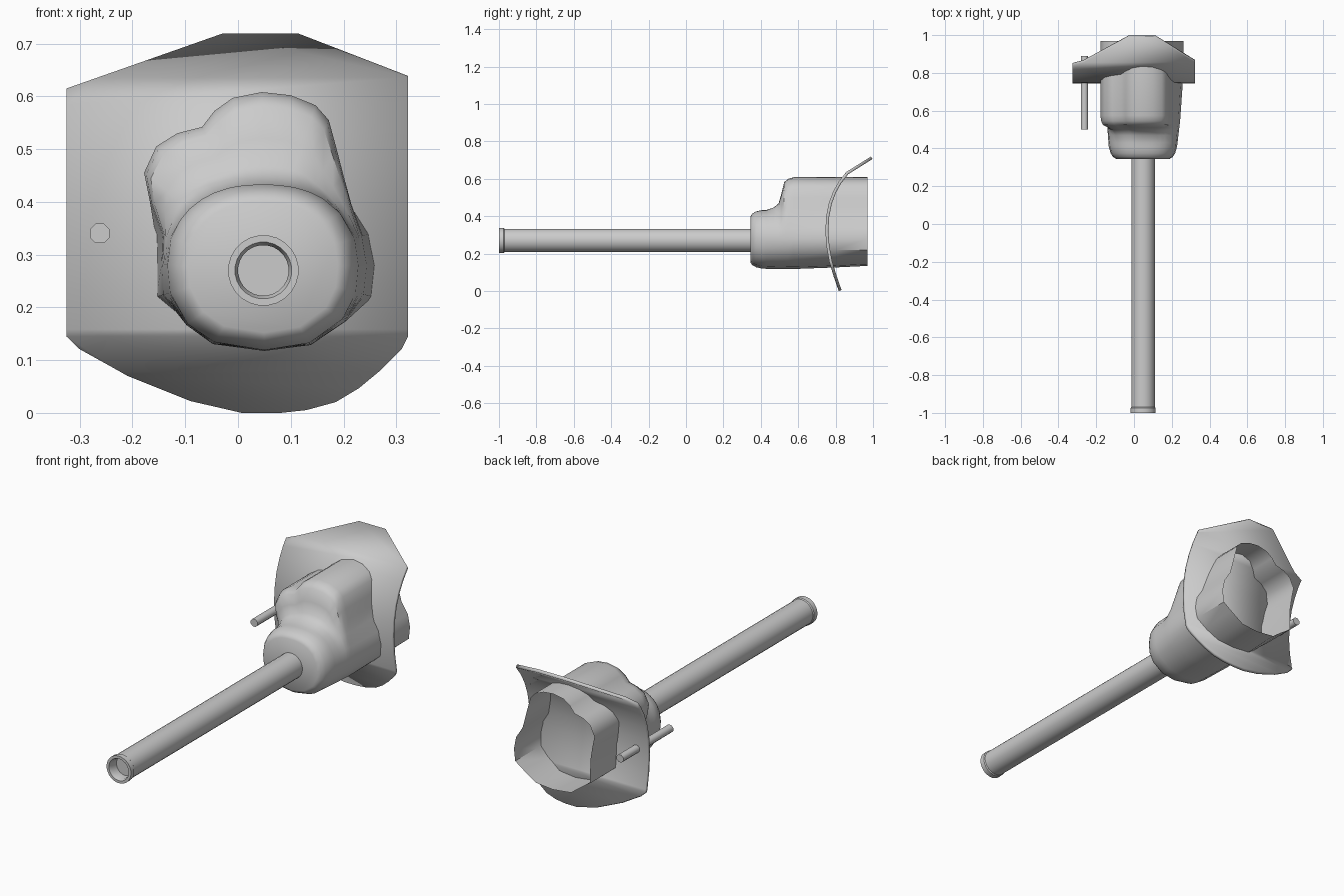
import bpy, bmesh, math
from mathutils import Vector

if "Cube" in bpy.data.objects:
    bpy.data.objects.remove(bpy.data.objects["Cube"])

grey = bpy.data.materials.new("plain grey")
grey.diffuse_color = (0.6, 0.6, 0.6, 1)
grey.use_nodes = True
grey.node_tree.nodes["Principled BSDF"].inputs["Base Color"].default_value = grey.diffuse_color


def finish(name, bm, angle=35):
    bmesh.ops.recalc_face_normals(bm, faces=bm.faces)
    me = bpy.data.meshes.new(name)
    bm.to_mesh(me)
    bm.free()
    me.materials.append(grey)
    me.shade_smooth()
    me.set_sharp_from_angle(angle=math.radians(angle))
    ob = bpy.data.objects.new(name, me)
    bpy.context.collection.objects.link(ob)
    return ob


def loft(bm, rings):
    """Bridge equal-length rings of points; returns the vertex rings."""
    vr = [[bm.verts.new(p) for p in ring] for ring in rings]
    for a, b in zip(vr, vr[1:]):
        for i in range(len(a)):
            j = (i + 1) % len(a)
            bm.faces.new((a[i], a[j], b[j], b[i]))
    return vr


def lathe(name, x, z, profile, sides):
    """Round part along y from (radius, y) pairs, capped at both ends."""
    bm = bmesh.new()
    ang = [2 * math.pi * (i + 0.5) / sides for i in range(sides)]
    vr = loft(bm, [[(x + r * math.cos(a), y, z + r * math.sin(a)) for a in ang]
                   for r, y in profile])
    bm.faces.new(vr[0])
    bm.faces.new(vr[-1])
    return finish(name, bm, 50 if sides < 12 else 35)


def lerp(table, v):
    for (a, p), (b, q) in zip(table, table[1:]):
        if v <= b:
            return p + (q - p) * max(0, (v - a) / (b - a))
    return table[-1][1]


# Long hollow rod with a collar at the front
lathe("rod", 0.048, 0.27, [(0.048, -0.95), (0.048, -0.985), (0.054, -1), (0.067, -1),
                           (0.067, -0.975), (0.063, -0.97), (0.063, 0.36)], 24)

# Small side pin through the plate
lathe("side_pin", -0.262, 0.34, [(0.02, 0.5), (0.02, 0.89)], 8)

# Curved backing plate: flat outline, sliced at several heights, bent along y
outline = [(-.325, .61), (-.03, .712), (.115, .712), (.322, .632), (.322, .147),
           (.31, .123), (.27, .083), (.23, .05), (.185, .023), (.13, .008),
           (.075, .002), (.01, .002), (-.09, .025), (-.21, .073), (-.30, .123), (-.325, .147)]
bend = [(0, .825), (.08, .797), (.16, .773), (.24, .759), (.32, .753), (.40, .758),
        (.47, .772), (.53, .795), (.58, .823), (.63, .862), (.712, .993)]
bm = bmesh.new()
bm.faces.new([bm.verts.new((x, 0, z)) for x, z in outline])
for z, _ in bend[1:-1]:
    bmesh.ops.bisect_plane(bm, geom=bm.verts[:] + bm.edges[:] + bm.faces[:],
                           plane_co=(0, 0, z), plane_no=(0, 0, 1))
for v in bm.verts:
    v.co.y = lerp(bend, v.co.z)
plate = finish("backing_plate", bm)
mod = plate.modifiers.new("thickness", 'SOLIDIFY')
mod.thickness = 0.016
mod.offset = 0

# Housing: rounded front boss growing into a lobed open-backed shell
lobes = [(.05, .116), (.14, .125), (.21, .17), (.255, .22), (.262, .28), (.25, .34),
         (.215, .395), (.20, .45), (.187, .50), (.172, .555), (.147, .583), (.10, .602),
         (.045, .608), (-.01, .597), (-.045, .572), (-.068, .542), (-.115, .53),
         (-.155, .505), (-.178, .455), (-.167, .40), (-.157, .34), (-.155, .28),
         (-.155, .22), (-.10, .165), (-.05, .127)]
center = Vector((0.047, 0.276))
step = [(.43, 0), (.47, .08), (.495, .2), (.51, .5), (.525, .85), (.545, .95), (.575, 1)]
taper = [(.40, 0), (.55, .5), (.8, 1)]
scale = [(.345, .79), (.355, .88), (.375, .95), (.41, 1)]


def section(y):
    ring = []
    for p in lobes:
        d = Vector(p) - center
        u = d.normalized()
        boss = (abs(u.x / .18) ** 2.3 + abs(u.y / .157) ** 2.3) ** (-1 / 2.3)
        t = lerp(step if p[1] > .39 else taper, y)
        q = center + u * (boss + (d.length - boss) * t) * lerp(scale, y)
        # underside rises slightly toward the back
        lift = 0.018 * max(0, (y - .6) / .37) if p[1] < .2 else 0
        ring.append((q.x, y, q.y + lift))
    return ring


bm = bmesh.new()
rings = loft(bm, [section(y) for y in (.345, .355, .375, .41, .43, .47, .495, .51,
                                       .525, .545, .575, .8, .97)])
bm.faces.new(rings[0])
finish("housing", bm, 40)
